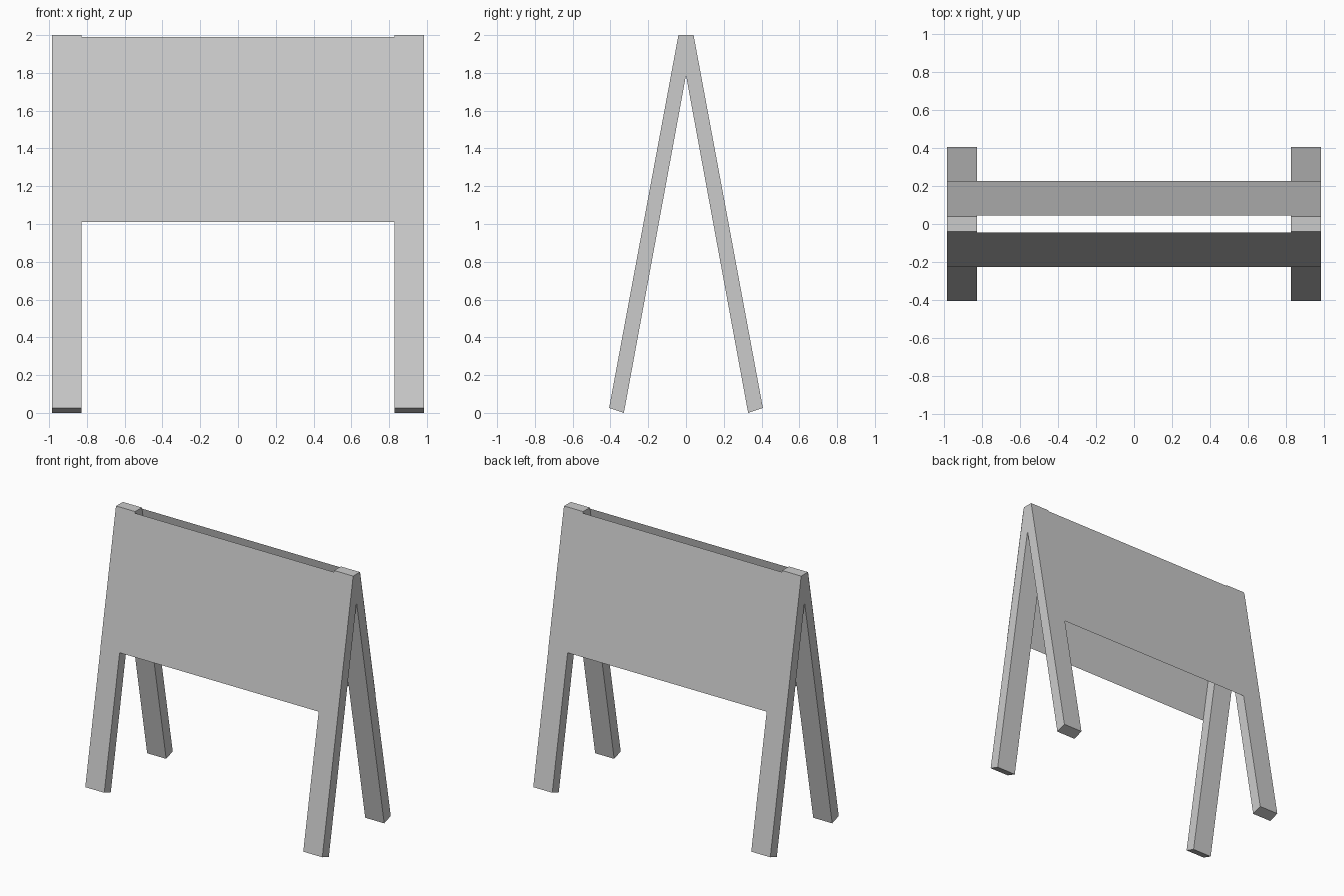
import bpy

if "Cube" in bpy.data.objects:
    bpy.data.objects.remove(bpy.data.objects["Cube"])

HALF_W = 0.986      # outer x of the frames
INNER_W = 0.828     # inner x of the frames
TOP_Y, FOOT_Y, FOOT_Z = 0.040, 0.407, 0.026


def add_object(name, verts, faces):
    mesh = bpy.data.meshes.new(name)
    mesh.from_pydata(verts, [], faces)
    mesh.update()
    obj = bpy.data.objects.new(name, mesh)
    bpy.context.collection.objects.link(obj)
    return obj


def outer_y(z):
    """Distance of the sloping outer leg face from the centre at height z."""
    return TOP_Y + (FOOT_Y - TOP_Y) * (2.0 - z) / (2.0 - FOOT_Z)


# A-shaped leg frames: side profile extruded along x
half = [(TOP_Y, 2.0), (FOOT_Y, FOOT_Z), (0.329, 0.0)]
profile = half + [(0.0, 1.788)] + [(-y, z) for y, z in reversed(half)]
n = len(profile)
for name, x0, x1 in (("left_leg_frame", -HALF_W, -INNER_W),
                     ("right_leg_frame", INNER_W, HALF_W)):
    verts = [(x, y, z) for x in (x0, x1) for y, z in profile]
    sides = [(i, (i + 1) % n, (i + 1) % n + n, i + n) for i in range(n)]
    # end caps split at the apex so each half is convex
    caps = [(3, 2, 1, 0), (6, 5, 4, 3), (6, 3, 0)]
    caps += [tuple(i + n for i in reversed(c)) for c in caps]
    add_object(name, verts, sides + caps)

# Thin sign boards lying on the outer faces of the legs
for name, s in (("front_board", -1), ("back_board", 1)):
    low, high = 1.01, 1.99
    yl, yh = s * (outer_y(low) + 0.002), s * (outer_y(high) + 0.002)
    verts = [(-HALF_W, yl, low), (HALF_W, yl, low),
             (HALF_W, yh, high), (-HALF_W, yh, high)]
    add_object(name, verts, [(0, 1, 2, 3) if s < 0 else (3, 2, 1, 0)])
